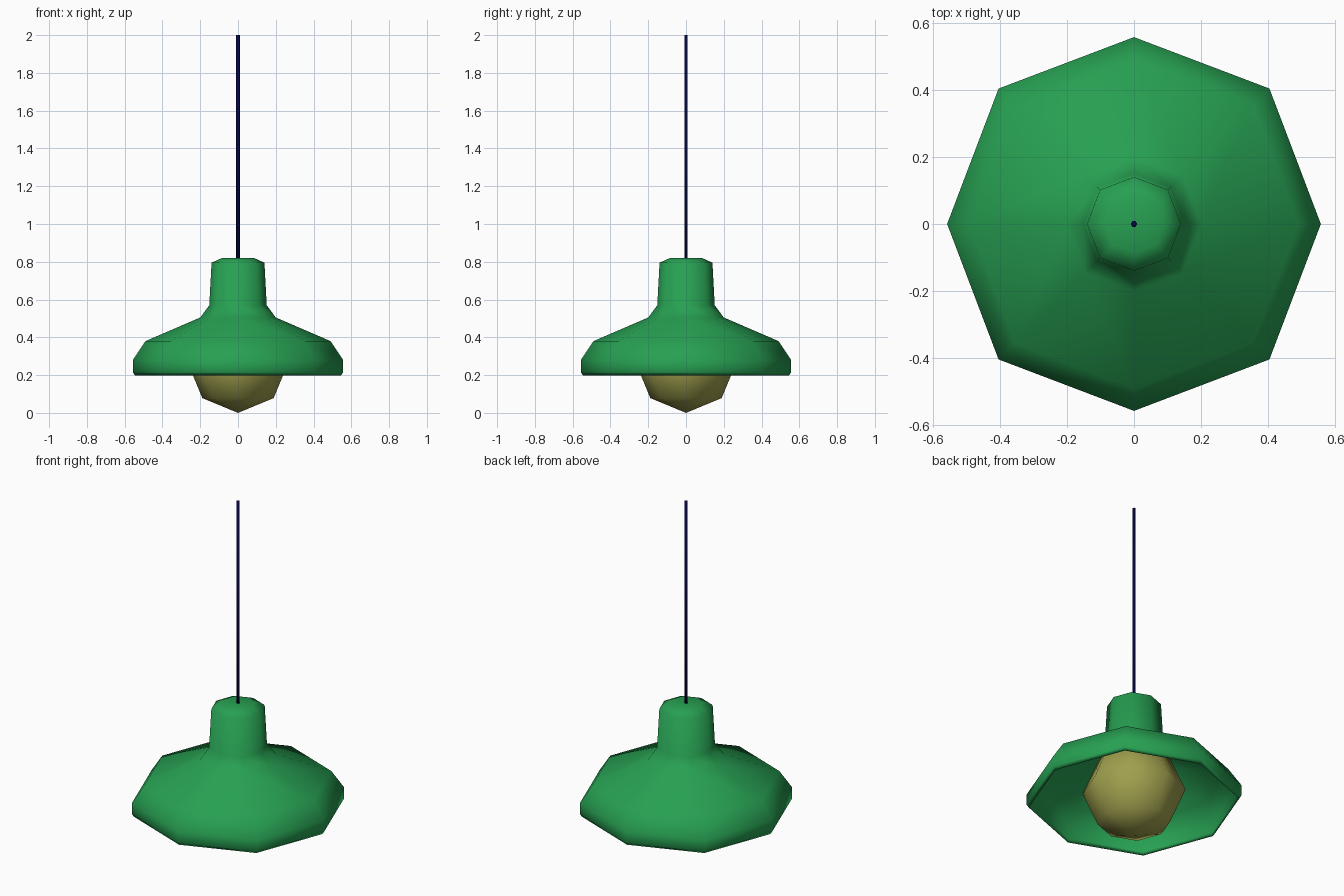
import bpy, bmesh, math

if "Cube" in bpy.data.objects:
    bpy.data.objects.remove(bpy.data.objects["Cube"])


def material(name, rgb):
    m = bpy.data.materials.new(name)
    m.diffuse_color = (*rgb, 1)
    m.use_nodes = True
    m.node_tree.nodes["Principled BSDF"].inputs["Base Color"].default_value = m.diffuse_color
    return m


GREEN = material("enamel_green", (0.02, 0.352, 0.084))
BULB = material("warm_bulb", (0.345, 0.345, 0.075))
NAVY = material("dark_navy", (0.001, 0.001, 0.06))


def lathe(name, profile, mat, sides=8, diagonal=1.025, smooth=180):
    """Spin a (radius, z) profile around z; radius 0 makes a pole.
    Every second corner is pushed out a little by the diagonal factor."""
    bm = bmesh.new()
    rings = []
    for r, z in profile:
        if r == 0:
            rings.append([bm.verts.new((0, 0, z))] * sides)
        else:
            ring = []
            for i in range(sides):
                a = 2 * math.pi * i / sides
                k = r * (diagonal if i % 2 else 1)
                ring.append(bm.verts.new((k * math.cos(a), k * math.sin(a), z)))
            rings.append(ring)
    for a, b in zip(rings, rings[1:]):
        for i in range(sides):
            j = (i + 1) % sides
            # profiles run from top to bottom, so this order faces outwards
            bm.faces.new(list(dict.fromkeys((a[i], b[i], b[j], a[j]))))
    mesh = bpy.data.meshes.new(name)
    bm.to_mesh(mesh)
    bm.free()
    mesh.materials.append(mat)
    ob = bpy.data.objects.new(name, mesh)
    bpy.context.collection.objects.link(ob)
    bpy.ops.object.select_all(action='DESELECT')
    ob.select_set(True)
    bpy.context.view_layer.objects.active = ob
    bpy.ops.object.shade_smooth_by_angle(angle=math.radians(smooth))
    return ob


# Shade: outer skin from the cap down to the rim, then the thin inner lining
outer = [(0, 0.82), (0.085, 0.82), (0.14, 0.795), (0.152, 0.57), (0.20, 0.505),
         (0.49, 0.38), (0.557, 0.28), (0.557, 0.215), (0.545, 0.198)]
lining = [(0.54, 0.22), (0.54, 0.275), (0.48, 0.368), (0.195, 0.49),
          (0.14, 0.56), (0.13, 0.78), (0, 0.80)]
lathe("shade", outer + lining, GREEN)

# Bulb: low-poly globe resting on the ground plane
R = 0.267
globe = [(R * math.sin(a), R + R * math.cos(a))
         for a in (math.pi * k / 4 for k in range(1, 4))]
lathe("bulb", [(0, 2 * R)] + globe + [(0, 0)], BULB)

# Hanging cord
lathe("cord", [(0, 2.0), (0.0095, 2.0), (0.0095, 0.79), (0, 0.79)], NAVY, sides=6, diagonal=1)
